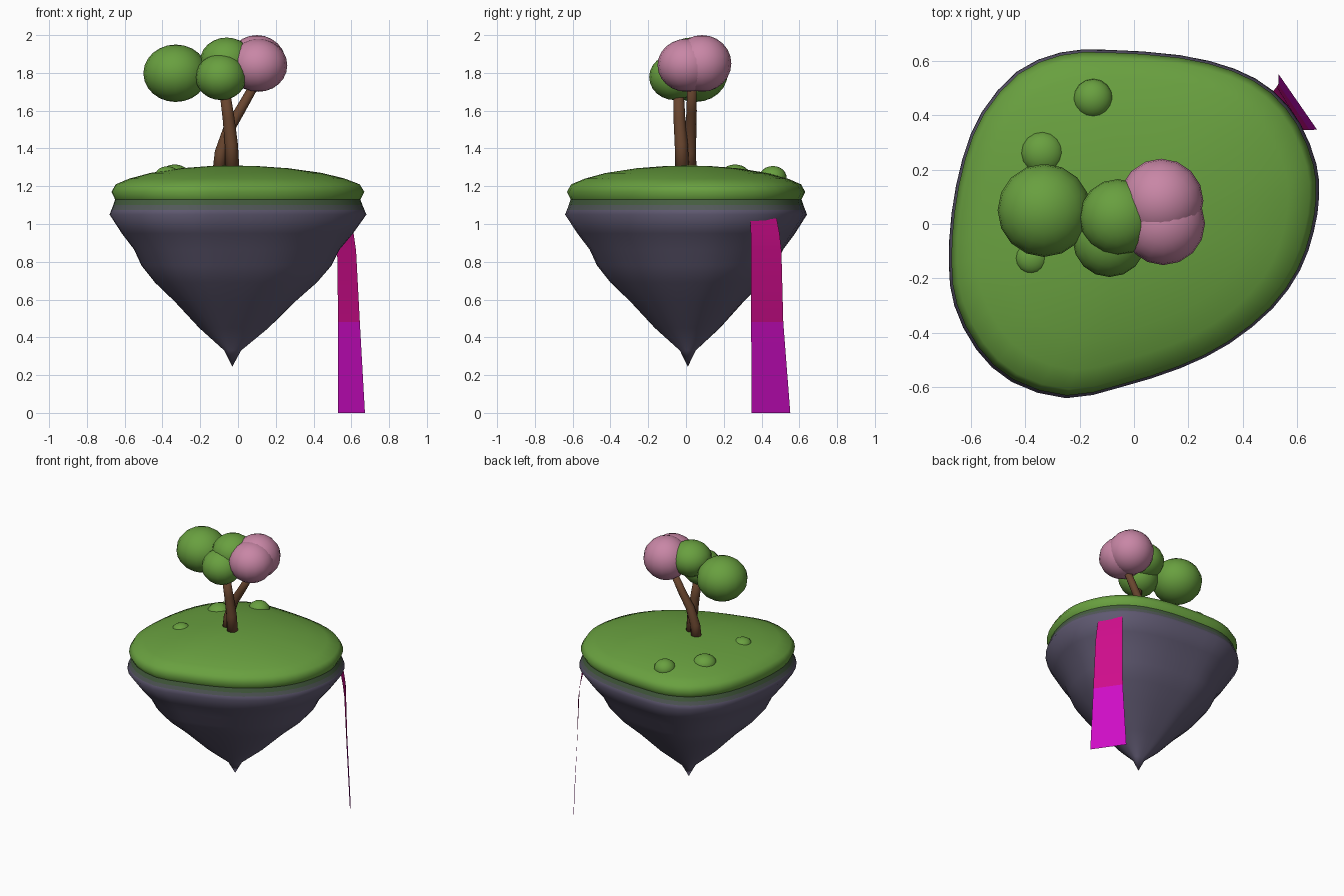
import bpy
import bmesh
import math
from mathutils import Vector

default_cube = bpy.data.objects.get("Cube")
if default_cube:
    bpy.data.objects.remove(default_cube, do_unlink=True)


def make_material(name, red, green, blue):
    material = bpy.data.materials.new(name)
    material.use_nodes = True
    colour = (red, green, blue, 1)
    material.diffuse_color = colour
    shader = material.node_tree.nodes["Principled BSDF"]
    shader.inputs["Base Color"].default_value = colour
    shader.inputs["Roughness"].default_value = 0.8
    return material


grass = make_material("grass green", .14, .35, .05)
moss = make_material("dark moss", .06, .11, .05)
mossy_stone = make_material("mossy stone", .085, .1, .1)
stone = make_material("violet grey stone", .115, .1, .165)
bark = make_material("brown bark", .14, .06, .028)
blossom = make_material("pink blossom", .58, .24, .38)
water_upper = make_material("crimson magenta water", .62, .004, .26)
water_lower = make_material("bright magenta water", .62, .004, .56)


def finish(name, bm, materials, recalc=True):
    """Turn a bmesh into a smooth-shaded scene object."""
    if recalc:
        bmesh.ops.recalc_face_normals(bm, faces=bm.faces)
    for face in bm.faces:
        face.smooth = True
    mesh = bpy.data.meshes.new(name)
    bm.to_mesh(mesh)
    bm.free()
    for material in materials:
        mesh.materials.append(material)
    obj = bpy.data.objects.new(name, mesh)
    bpy.context.collection.objects.link(obj)
    return obj


def loft(name, rings, materials, pick=None, tip=None, cap=False):
    """Skin closed rings, ending in a point or flat caps."""
    bm = bmesh.new()
    loops = [[bm.verts.new(p) for p in ring] for ring in rings]
    for low, high in zip(loops, loops[1:]):
        for i in range(len(low)):
            bm.faces.new((low[i - 1], low[i], high[i], high[i - 1]))
    if tip:
        apex = bm.verts.new(tip)
        last = loops[-1]
        for i in range(len(last)):
            bm.faces.new((last[i - 1], last[i], apex))
    if cap:
        bm.faces.new(loops[0])
        bm.faces.new(loops[-1])
    if pick:
        for face in bm.faces:
            face.material_index = pick(face.calc_center_median().z)
    return finish(name, bm, materials)


# Island outline, smoothed by inserting curved midpoints
centre = Vector((-.03, .01))
coarse = [Vector(p) for p in (
    (-.1, .64), (.17, .62), (.37, .57), (.51, .49), (.61, .37), (.67, .22),
    (.68, .1), (.66, -.03), (.61, -.17), (.51, -.31), (.35, -.44),
    (.17, -.53), (-.05, -.6), (-.25, -.64), (-.45, -.58), (-.58, -.46),
    (-.66, -.3), (-.68, -.15), (-.67, .04), (-.63, .24), (-.56, .41),
    (-.43, .56), (-.27, .63))]
outline = []
count = len(coarse)
for i in range(count):
    a, b, c, d = (coarse[(i + k) % count] for k in (-1, 0, 1, 2))
    outline += [b, ((b + c) * 9 - a - d) / 16]


def island_ring(scale, height):
    return [(*(centre + (p - centre) * scale), height) for p in outline]


def stone_band(height):
    return 0 if height < 1.07 else 1 if height < 1.1 else 2


# Rock underside, with moss bands below the lip
rock_profile = ((.955, 1.13), (.97, 1.1), (.985, 1.075), (1, 1.05),
                (.9, .95), (.8, .865), (.74, .78), (.63, .69),
                (.47, .59), (.27, .45), (.065, .33))
loft("island_rock", [island_ring(*p) for p in rock_profile],
     [stone, mossy_stone, moss], stone_band, (*centre, .245))

# Grass cap with an undercut lip
grass_profile = ((.955, 1.13), (.985, 1.17), (.95, 1.21), (.84, 1.24),
                 (.67, 1.27), (.42, 1.295), (.2, 1.306))
loft("grass_cap", [island_ring(*p) for p in grass_profile],
     [grass], tip=(*centre, 1.31))


# Tapered tree trunks
def trunk(name, path, start, end, sides=12):
    path = [Vector(p) for p in path]
    rings = []
    for i, point in enumerate(path):
        along = path[min(i + 1, len(path) - 1)] - path[max(i - 1, 0)]
        turn = Vector((0, 0, 1)).rotation_difference(along)
        radius = start + (end - start) * i / (len(path) - 1)
        angles = [math.tau * k / sides for k in range(sides)]
        rings.append([point + turn @ Vector(
            (radius * math.cos(t), radius * math.sin(t), 0)) for t in angles])
    loft(name, rings, [bark], cap=True)


trunk("leaning_trunk", ((-.1, .02, 1.27), (-.09, .02, 1.38),
                        (-.05, .025, 1.5), (.01, .03, 1.6),
                        (.09, .03, 1.74)), .036, .024)
trunk("upright_trunk", ((-.03, -.02, 1.27), (-.035, -.025, 1.42),
                        (-.05, -.035, 1.56), (-.07, -.04, 1.7)), .038, .028)


# Foliage and bushes as squashed balls
def ball(name, centre, radius, height, material):
    bm = bmesh.new()
    bmesh.ops.create_uvsphere(bm, u_segments=16, v_segments=12, radius=1)
    bmesh.ops.scale(bm, vec=(radius, radius, height), verts=bm.verts)
    bmesh.ops.translate(bm, vec=centre, verts=bm.verts)
    finish(name, bm, [material])


ball("large_foliage", (-.33, .05, 1.798), .171, .152, grass)
ball("lower_foliage", (-.09, -.06, 1.778), .135, .122, grass)
ball("upper_foliage", (-.06, .025, 1.865), .14, .122, grass)
ball("back_blossom", (.1, .085, 1.85), .155, .15, blossom)
ball("front_blossom", (.108, .002, 1.84), .153, .14, blossom)
ball("back_bush", (-.15, .46, 1.245), .073, .062, grass)
ball("middle_bush", (-.335, .26, 1.255), .08, .06, grass)
ball("front_bush", (-.375, -.125, 1.265), .06, .04, grass)

# Waterfall ribbon hanging from the rim
bm = bmesh.new()
edges = (((.6, .34, 1.015), (.505, .48, 1.03)),
         ((.612, .343, .95), (.517, .495, .95)),
         ((.625, .345, .86), (.525, .505, .86)),
         ((.645, .345, .48), (.53, .515, .48)),
         ((.672, .347, 0), (.53, .552, 0)))
rows = [[bm.verts.new(p) for p in row] for row in edges]
for upper, lower in zip(rows, rows[1:]):
    face = bm.faces.new((upper[0], lower[0], lower[1], upper[1]))
    face.material_index = int(face.calc_center_median().z < .48)
finish("waterfall", bm, [water_upper, water_lower], recalc=False)
